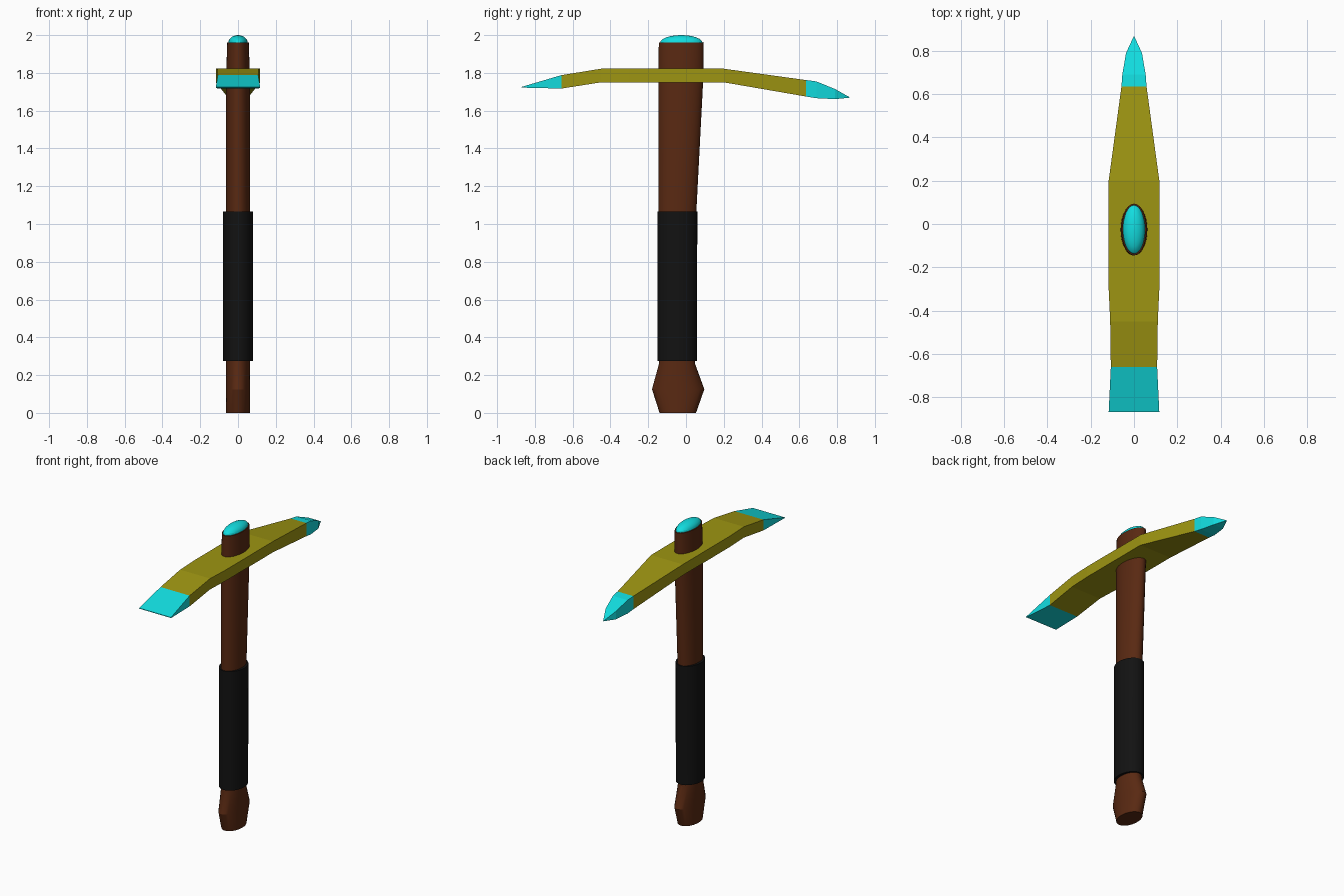
import bpy, bmesh, math

cube = bpy.data.objects.get("Cube")
if cube:
    bpy.data.objects.remove(cube, do_unlink=True)


def material(name, rgb):
    m = bpy.data.materials.new(name)
    m.use_nodes = True
    m.diffuse_color = (*rgb, 1)
    bsdf = next(n for n in m.node_tree.nodes if n.type == 'BSDF_PRINCIPLED')
    bsdf.inputs["Base Color"].default_value = (*rgb, 1)
    return m


wood = material("brown wood", (0.1, 0.022, 0.006))
black = material("black grip", (0.006, 0.006, 0.006))
gold = material("dull gold", (0.34, 0.3, 0.006))
teal = material("bright teal", (0.006, 0.72, 0.74))


def loft(name, rings, mats, smooth=False, pick=None):
    """Skin a list of point rings, closing both ends."""
    bm = bmesh.new()
    loops = [[bm.verts.new(p) for p in ring] for ring in rings]
    n = len(loops[0])
    for a, b in zip(loops, loops[1:]):
        for i in range(n):
            j = (i + 1) % n
            bm.faces.new((a[i], a[j], b[j], b[i]))
    bm.faces.new(loops[0])
    bm.faces.new(loops[-1])
    bmesh.ops.remove_doubles(bm, verts=bm.verts, dist=0.0005)
    bmesh.ops.recalc_face_normals(bm, faces=bm.faces)
    for f in bm.faces:
        f.material_index = pick(f.calc_center_median()) if pick else 0
    mesh = bpy.data.meshes.new(name)
    bm.to_mesh(mesh)
    bm.free()
    for m in mats:
        mesh.materials.append(m)
    ob = bpy.data.objects.new(name, mesh)
    bpy.context.scene.collection.objects.link(ob)
    if smooth:
        bpy.ops.object.select_all(action='DESELECT')
        ob.select_set(True)
        bpy.context.view_layer.objects.active = ob
        bpy.ops.object.shade_smooth_by_angle(angle=math.radians(20))
    return ob


def oval(z, y0, y1, hx, n=32):
    cy, hy = (y0 + y1) / 2, (y1 - y0) / 2
    return [(hx * math.cos(t), cy + hy * math.sin(t), z)
            for t in (2 * math.pi * i / n for i in range(n))]


def box(y, z0, z1, hx):
    return [(-hx, y, z0), (hx, y, z0), (hx, y, z1), (-hx, y, z1)]


# Wooden handle with a flared knob at the bottom
loft("handle", [oval(*r) for r in (
    (0, -0.14, 0.053, 0.063), (0.125, -0.18, 0.097, 0.063),
    (0.26, -0.143, 0.048, 0.063), (1.07, -0.146, 0.055, 0.063),
    (1.78, -0.146, 0.092, 0.063), (1.96, -0.144, 0.094, 0.057))],
    [wood], smooth=True)

# Wrapped grip
loft("grip", [oval(0.275, -0.152, 0.058, 0.079),
              oval(1.065, -0.152, 0.06, 0.079)], [black], smooth=True)

# Domed cap on top of the handle
dome = []
for k in range(7):
    t = k / 6 * math.pi / 2
    c = max(math.cos(t), 0.02)
    dome.append(oval(1.96 + 0.04 * math.sin(t),
                     -0.025 - 0.112 * c, -0.025 + 0.112 * c, 0.051 * c))
loft("handle_cap", dome, [teal], smooth=True)

# Pick head: chisel at the front, spike at the back
loft("pick_head", [box(*s) for s in (
    (-0.87, 1.722, 1.726, 0.117), (-0.66, 1.717, 1.788, 0.107),
    (-0.45, 1.75, 1.822, 0.11), (-0.3, 1.75, 1.822, 0.117),
    (0.2, 1.75, 1.822, 0.117), (0.635, 1.675, 1.762, 0.058),
    (0.69, 1.666, 1.755, 0.054), (0.79, 1.661, 1.714, 0.037),
    (0.87, 1.669, 1.669, 0.0))],
    [gold, teal], pick=lambda c: int(c.y < -0.66 or c.y > 0.635))
